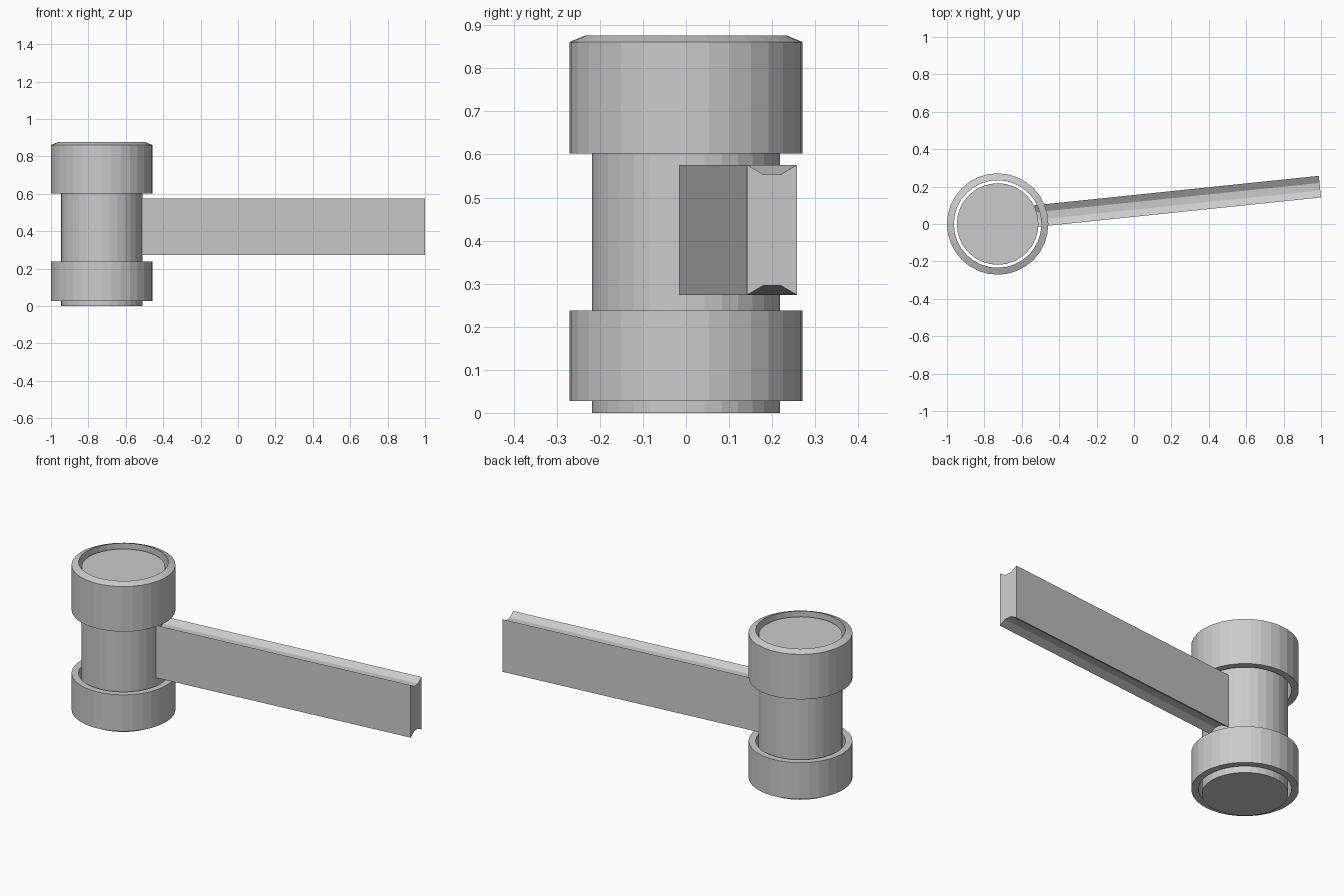
import bpy, bmesh
from math import sin, cos, pi, atan
from mathutils import Vector

if "Cube" in bpy.data.objects:
    bpy.data.objects.remove(bpy.data.objects["Cube"])

SIDES = 32
CX = -0.729          # axis of the post


def finish(name, bm):
    bmesh.ops.recalc_face_normals(bm, faces=bm.faces)
    mesh = bpy.data.meshes.new(name)
    bm.to_mesh(mesh)
    bm.free()
    ob = bpy.data.objects.new(name, mesh)
    bpy.context.collection.objects.link(ob)
    return ob


def collar(name, profile):
    """Sweep a closed (radius, z) profile around the post axis."""
    bm = bmesh.new()
    rings = [[bm.verts.new((CX + r * cos(2 * pi * i / SIDES),
                            r * sin(2 * pi * i / SIDES), z)) for r, z in profile]
             for i in range(SIDES)]
    n = len(profile)
    for i in range(SIDES):
        a, b = rings[i], rings[(i + 1) % SIDES]
        for j in range(n):
            k = (j + 1) % n
            bm.faces.new((a[j], b[j], b[k], a[k]))
    return finish(name, bm)


# Central post
bpy.ops.mesh.primitive_cylinder_add(vertices=SIDES, radius=0.218, depth=0.85,
                                    location=(CX, 0, 0.425))
bpy.context.object.name = "post"

# Loose collars with a narrow gap around the post
R_OUT, R_IN = 0.271, 0.234
collar("lower_collar", [(R_IN, 0.028), (R_OUT, 0.028), (R_OUT, 0.238), (R_IN, 0.238)])
collar("upper_collar", [(R_IN, 0.602), (R_OUT, 0.602), (R_OUT, 0.861), (R_IN, 0.876)])

# Arm: grooved cross-section (offset across, z) extruded into the post
slope = atan(0.1035)
along = Vector((cos(slope), sin(slope), 0))
across = Vector((-sin(slope), cos(slope), 0))
tip = Vector((1.0, 0.142, 0))
section = [(0, 0.274), (0.038, 0.296), (0.078, 0.296), (0.116, 0.274),
           (0.116, 0.576), (0.078, 0.553), (0.038, 0.553), (0, 0.576)]
bm = bmesh.new()
loops = [[bm.verts.new(tip - along * d + across * w + Vector((0, 0, z)))
          for w, z in section] for d in (0, 1.55)]
for loop in loops:
    bm.faces.new(loop)
for j in range(len(section)):
    k = (j + 1) % len(section)
    bm.faces.new((loops[0][j], loops[0][k], loops[1][k], loops[1][j]))
finish("arm", bm)
